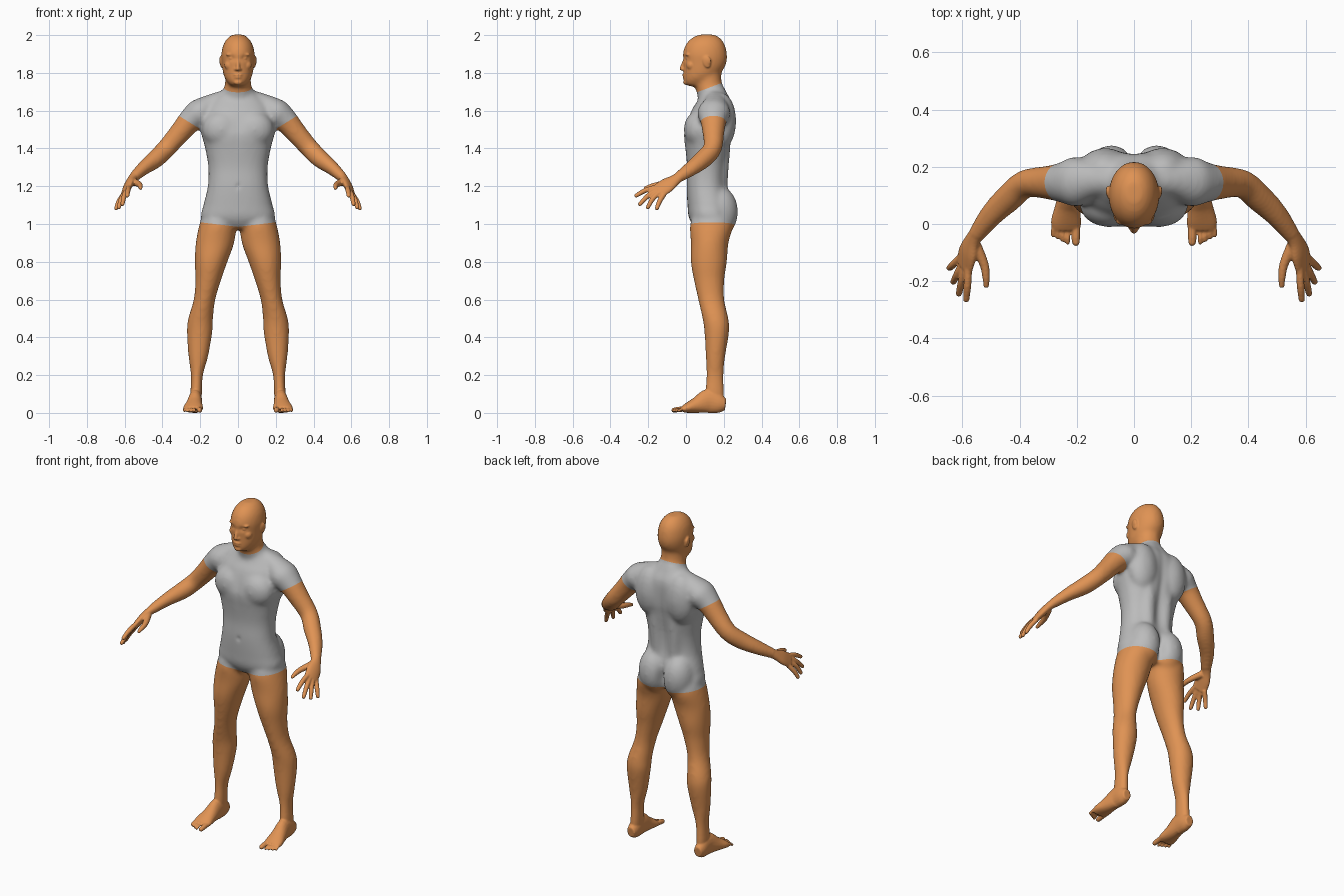
import bpy
import bmesh
import math
from mathutils import Vector, Matrix

if "Cube" in bpy.data.objects:
    bpy.data.objects.remove(bpy.data.objects["Cube"])


def material(name, colour):
    mat = bpy.data.materials.new(name)
    mat.use_nodes = True
    mat.diffuse_color = (*colour, 1)
    mat.node_tree.nodes["Principled BSDF"].inputs["Base Color"].default_value = (*colour, 1)
    return mat


def refine(rows, steps=4):
    """Catmull-Rom interpolation of rows of numbers."""
    rows = [Vector(r) for r in rows]
    out = []
    for i in range(len(rows) - 1):
        a, b, c, d = rows[max(i - 1, 0)], rows[i], rows[i + 1], rows[min(i + 2, len(rows) - 1)]
        for k in range(steps):
            t = k / steps
            out.append(b + (c - a) * (t / 2) + (a * 2 - b * 5 + c * 4 - d) * (t * t / 2)
                       + (b * 3 - a - c * 3 + d) * (t ** 3 / 2))
    return out + [rows[-1]]


def skin_rings(bm, rings):
    """Close a stack of rings into a capped tube."""
    loops = [[bm.verts.new(p) for p in ring] for ring in rings]
    n = len(loops[0])
    faces = [bm.faces.new(loops[0]), bm.faces.new(loops[-1])]
    for lo, hi in zip(loops, loops[1:]):
        for i in range(n):
            j = (i + 1) % n
            faces.append(bm.faces.new((lo[i], lo[j], hi[j], hi[i])))
    bmesh.ops.recalc_face_normals(bm, faces=faces)


def oval(power=2.0, n=32):
    for i in range(n):
        a = 2 * math.pi * i / n
        c, s = math.cos(a), math.sin(a)
        yield (math.copysign(abs(c) ** (2 / power), c), math.copysign(abs(s) ** (2 / power), s))


def column(bm, rows, power=2.0):
    """Upright loft; each row is height, left, right, front, back."""
    rings = []
    for z, x0, x1, y0, y1 in refine(rows):
        rings.append([((x0 + x1) / 2 + u * (x1 - x0) / 2, (y0 + y1) / 2 + v * (y1 - y0) / 2, z)
                      for u, v in oval(power)])
    skin_rings(bm, rings)


def centred(rows):
    return [(z, -w, w, y0, y1) for z, w, y0, y1 in rows]


def limb(bm, rows, side=(1, 0, 0)):
    """Tube along a path; each row is x, y, z, radius along side, other radius."""
    rows = refine(rows)
    rings = []
    for i, row in enumerate(rows):
        centre = Vector(row[:3])
        t = (Vector(rows[min(i + 1, len(rows) - 1)][:3]) - Vector(rows[max(i - 1, 0)][:3])).normalized()
        s = Vector(side)
        s = (s - t * s.dot(t)).normalized()
        o = t.cross(s)
        rings.append([centre + s * u * row[3] + o * v * row[4] for u, v in oval(n=20)])
    skin_rings(bm, rings)


def blob(bm, centre, radii, tilt=0.0):
    m = Matrix.Translation(centre) @ Matrix.Rotation(tilt, 4, 'X') @ Matrix.Diagonal((*radii, 1))
    bmesh.ops.create_icosphere(bm, subdivisions=3, radius=1, matrix=m)


def digit(bm, start, mid, tip, r, tip_r):
    limb(bm, [(*start, r, r), (*mid, r, r), (*tip, tip_r, tip_r)])
    blob(bm, tip, (tip_r,) * 3)


def mirror(bm):
    copy = bmesh.ops.duplicate(bm, geom=bm.verts[:] + bm.edges[:] + bm.faces[:])["geom"]
    bmesh.ops.scale(bm, vec=(-1, 1, 1), verts=[g for g in copy if isinstance(g, bmesh.types.BMVert)])
    bmesh.ops.reverse_faces(bm, faces=[g for g in copy if isinstance(g, bmesh.types.BMFace)])


def fuse(bm, name, voxel, rounds):
    """Merge overlapping parts into one smooth surface."""
    mesh = bpy.data.meshes.new(name)
    bm.to_mesh(mesh)
    bm.free()
    obj = bpy.data.objects.new(name, mesh)
    bpy.context.collection.objects.link(obj)
    mod = obj.modifiers.new("Fuse", 'REMESH')
    mod.mode, mod.voxel_size = 'VOXEL', voxel
    mod = obj.modifiers.new("Soften", 'SMOOTH')
    mod.factor, mod.iterations = 0.5, rounds
    result = bpy.data.meshes.new_from_object(obj.evaluated_get(bpy.context.evaluated_depsgraph_get()))
    obj.modifiers.clear()
    obj.data = result
    return obj


def dent(bm, centre, radii, push):
    """Push the surface near a point along y, fading out, on both sides."""
    for v in bm.verts:
        d = [(a - b) / r for a, b, r in zip((abs(v.co.x), v.co.y, v.co.z), centre, radii)]
        v.co.y += push * math.exp(-sum(q * q for q in d))


# Legs
bm = bmesh.new()
column(bm, [(1.08, .03, .18, .05, .22), (1.0, .01, .204, .022, .25), (.9, .02, .224, .025, .225),
            (.8, .056, .229, .025, .217), (.7, .09, .226, .042, .203), (.6, .12, .235, .064, .203),
            (.5, .132, .264, .087, .225), (.43, .135, .271, .097, .229), (.3, .157, .263, .104, .208),
            (.2, .185, .25, .108, .199), (.1, .19, .253, .098, .203), (.03, .195, .25, .1, .203)])
# Shoulders and arms
limb(bm, [(.03, .15, 1.67, .05, .05), (.13, .155, 1.64, .06, .052), (.2, .148, 1.59, .088, .076),
          (.255, .145, 1.545, .07, .065), (.31, .145, 1.48, .058, .057), (.38, .14, 1.4, .05, .051),
          (.435, .093, 1.345, .05, .049), (.5, .03, 1.295, .043, .038), (.56, -.05, 1.24, .031, .027)],
     side=(0, 1, 0))
# Chest, shoulder blade, back muscle and buttock masses
blob(bm, (.085, .065, 1.5), (.105, .077, .1))
blob(bm, (.1, .19, 1.545), (.095, .076, .15))
blob(bm, (.08, .178, 1.065), (.092, .098, .135))
limb(bm, [(.06, .2, 1.6, .045, .045), (.06, .19, 1.4, .045, .045),
          (.055, .176, 1.2, .045, .045), (.055, .185, 1.08, .045, .045)])
mirror(bm)
# Torso
column(bm, centred([(1.73, .066, .065, .2), (1.69, .1, .075, .22), (1.65, .15, .06, .242),
                    (1.6, .18, .028, .25), (1.5, .197, -.008, .248), (1.45, .187, -.011, .24),
                    (1.4, .174, -.004, .232), (1.3, .157, .006, .215), (1.2, .16, .003, .213),
                    (1.1, .183, .008, .236), (1.03, .192, .016, .24), (.975, .09, .05, .21)]), power=2.3)
# Neck and head
column(bm, centred([(1.86, .06, .07, .19), (1.76, .068, .05, .188), (1.7, .076, .055, .208),
                    (1.62, .1, .08, .22)]))
column(bm, centred([(2.003, .03, .07, .15), (1.985, .055, .03, .182), (1.95, .078, -.002, .206),
                    (1.9, .089, -.018, .218), (1.86, .087, -.016, .217), (1.82, .083, -.014, .2),
                    (1.78, .074, -.014, .165), (1.75, .056, -.012, .13), (1.73, .036, .002, .09)]))
core = fuse(bm, "core", .011, 11)

bm = bmesh.new()
bm.from_mesh(core.data)
bpy.data.objects.remove(core)
# Eye sockets, breastbone, navel, spine and cleft hollows
dent(bm, (.034, 0, 1.877), (.022, .05, .013), .01)
dent(bm, (0, 0, 1.5), (.02, .06, .08), .004)
dent(bm, (0, 0, 1.2), (.012, .05, .014), .006)
dent(bm, (0, .23, 1.4), (.025, .06, .25), -.01)
dent(bm, (0, .25, 1.04), (.018, .08, .065), -.03)

extra = bmesh.new()
# Eyes, brows, cheeks, nostrils and ears
blob(extra, (.034, .011, 1.877), (.015, .014, .009))
blob(extra, (.036, .01, 1.897), (.03, .015, .008))
blob(extra, (.044, .028, 1.84), (.028, .026, .028))
blob(extra, (.011, -.012, 1.819), (.009, .013, .007))
blob(extra, (.087, .11, 1.86), (.009, .021, .034), tilt=.25)
blob(extra, (.093, .116, 1.866), (.006, .016, .022), tilt=.25)
# Palm, fingers and thumb
limb(extra, [(.55, -.035, 1.25, .028, .025), (.565, -.06, 1.232, .032, .022),
             (.58, -.1, 1.205, .045, .021), (.593, -.147, 1.174, .045, .016)], side=(-.45, -.7, .5))
for start, mid, tip in [((.578, -.15, 1.197), (.582, -.215, 1.178), (.586, -.264, 1.15)),
                        ((.588, -.148, 1.182), (.602, -.2, 1.15), (.612, -.244, 1.105)),
                        ((.597, -.135, 1.17), (.617, -.175, 1.135), (.631, -.202, 1.088)),
                        ((.604, -.115, 1.16), (.63, -.14, 1.12), (.645, -.154, 1.083))]:
    digit(extra, start, mid, tip, .0135, .011)
limb(extra, [(.553, -.075, 1.225, .02, .02), (.524, -.14, 1.21, .016, .016),
             (.517, -.185, 1.2, .013, .013), (.516, -.222, 1.187, .009, .009)])
# Foot and toes
limb(extra, [(.225, .21, .045, .025, .03), (.225, .175, .05, .034, .052), (.226, .12, .062, .036, .065),
             (.232, .06, .042, .044, .044), (.237, .01, .027, .053, .028), (.237, -.018, .018, .05, .018)])
digit(extra, (.203, .0, .022), (.203, -.04, .018), (.203, -.064, .014), .0145, .0135)
for i in range(4):
    x = .231 + .0175 * i
    y = -.066 + .009 * i
    digit(extra, (x - .002 * i, .0, .022), (x, y + .02, .021), (x, y, .011), .0065, .0075)
mirror(extra)
# Nose, lips and chin
limb(extra, [(0, .006, 1.89, .008, .01), (0, -.01, 1.855, .009, .011), (0, -.022, 1.823, .011, .012)])
blob(extra, (0, -.023, 1.821), (.012, .012, .009))
blob(extra, (0, -.006, 1.79), (.026, .014, .006))
blob(extra, (0, -.005, 1.776), (.022, .014, .006))
blob(extra, (0, .001, 1.75), (.024, .016, .014))
holder = bpy.data.meshes.new("details")
extra.to_mesh(holder)
extra.free()
bm.from_mesh(holder)
bpy.data.meshes.remove(holder)
body = fuse(bm, "body", .005, 3)
body.data.materials.clear()
body.data.materials.append(material("skin", (.74, .29, .088)))
body.data.materials.append(material("grey_cloth", (.5, .5, .5)))

# Garment edges: collar, hem and sleeves cut cleanly into the surface
COLLAR = (Vector((0, .06, 1.698)), Vector((0, -.38, 1)).normalized())
HEM = (Vector((0, 0, .985)), Vector((.12, 0, -1)).normalized())
SLEEVE = (Vector((.255, .145, 1.537)), Vector((.53, 0, -.85)).normalized())
bm = bmesh.new()
bm.from_mesh(body.data)
for point, normal in (COLLAR, HEM, SLEEVE):
    for sign in (1, -1):
        flip = Vector((sign, 1, 1))
        bmesh.ops.bisect_plane(bm, geom=bm.verts[:] + bm.edges[:] + bm.faces[:], dist=1e-5,
                               plane_co=point * flip, plane_no=normal * flip)
for v in bm.verts:
    v.co.z = max(v.co.z, 0)
for f in bm.faces:
    c = f.calc_center_median()
    c.x = abs(c.x)
    past = [(c - point).dot(normal) > 0 for point, normal in (COLLAR, HEM, SLEEVE)]
    f.material_index = 0 if past[0] or past[1] or (past[2] and c.x > .204) else 1
    f.smooth = True
bm.to_mesh(body.data)
bm.free()
